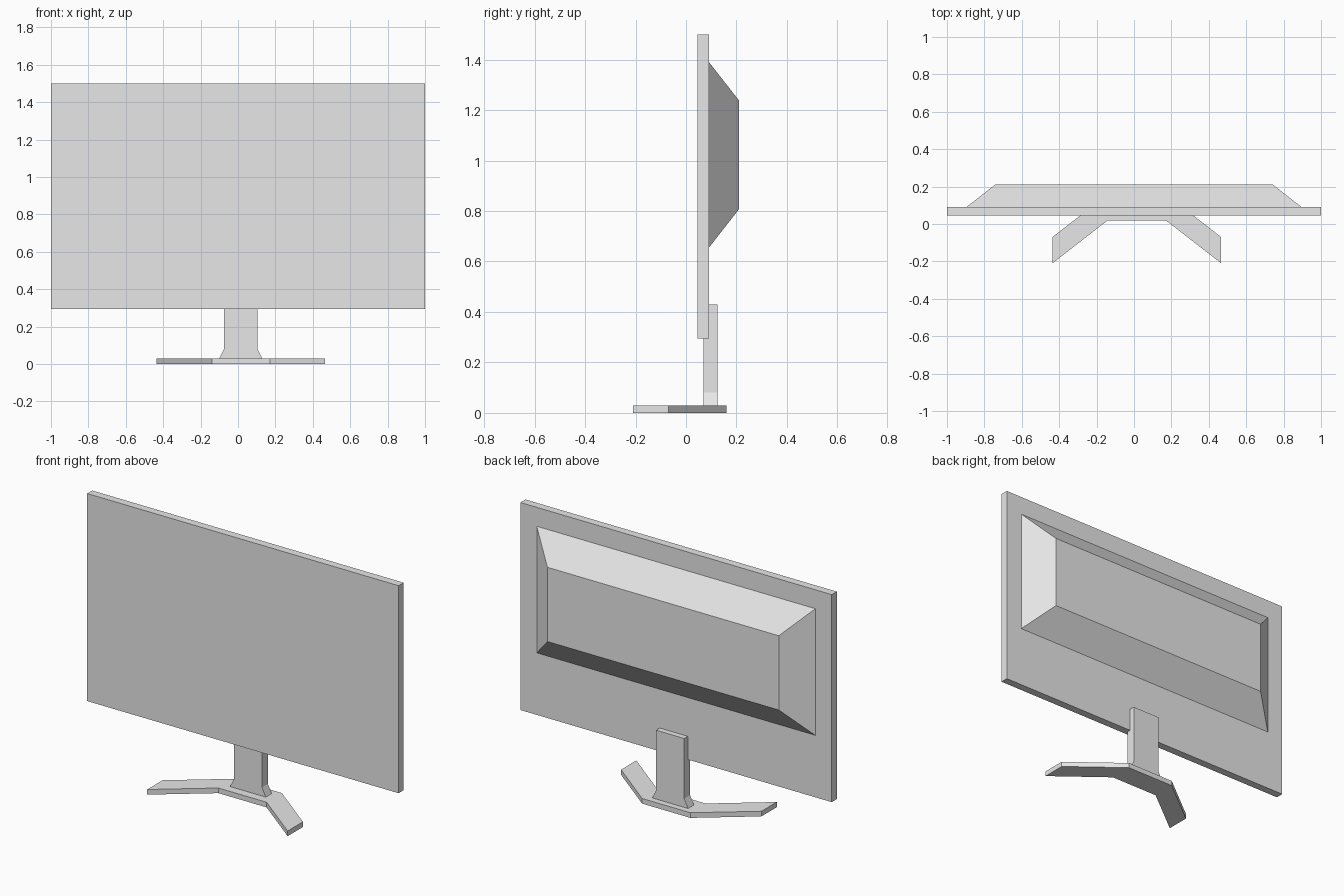
import bpy

cube = bpy.data.objects.get("Cube")
if cube:
    bpy.data.objects.remove(cube, do_unlink=True)

grey = bpy.data.materials.new("plain grey")
grey.use_nodes = True
COLOUR = (0.8, 0.8, 0.8, 1)
grey.diffuse_color = COLOUR
grey.node_tree.nodes["Principled BSDF"].inputs["Base Color"].default_value = COLOUR


def loft(name, lower, upper):
    """Closed solid between two matching outlines, both counter-clockwise seen from the upper side."""
    n = len(lower)
    faces = [tuple(reversed(range(n))), tuple(range(n, 2 * n))]
    faces += [(i, (i + 1) % n, n + (i + 1) % n, n + i) for i in range(n)]
    mesh = bpy.data.meshes.new(name)
    mesh.from_pydata(lower + upper, [], faces)
    mesh.materials.append(grey)
    obj = bpy.data.objects.new(name, mesh)
    bpy.context.collection.objects.link(obj)
    return obj


def upright(outline, y):
    """Place an x-z outline at depth y, wound to face the back."""
    return [(x, y, z) for x, z in reversed(outline)]


def rectangle(half_width, bottom, top):
    return [(-half_width, bottom), (half_width, bottom),
            (half_width, top), (-half_width, top)]


def mirrored(half, centre):
    """Complete a right-hand outline, listed bottom to top, about x = centre."""
    return ([(centre + x, v) for x, v in half]
            + [(centre - x, v) for x, v in reversed(half)])


STAND_X = 0.015

# Flat display panel
panel = rectangle(1.0, 0.295, 1.5)
loft("display_panel", upright(panel, 0.045), upright(panel, 0.091))

# Tapered housing on the back
loft("rear_housing", upright(rectangle(0.895, 0.655, 1.39), 0.091),
     upright(rectangle(0.743, 0.807, 1.238), 0.21))

# Neck with flared foot
neck = mirrored([(0.115, 0.03), (0.09, 0.08), (0.09, 0.43)], STAND_X)
loft("stand_neck", upright(neck, 0.07), upright(neck, 0.124))

# Base with two forward-swept legs
base = mirrored([(0.155, 0.02), (0.451, -0.21), (0.451, -0.07), (0.155, 0.16)], STAND_X)
loft("stand_base", [(x, y, 0) for x, y in base], [(x, y, 0.03) for x, y in base])
